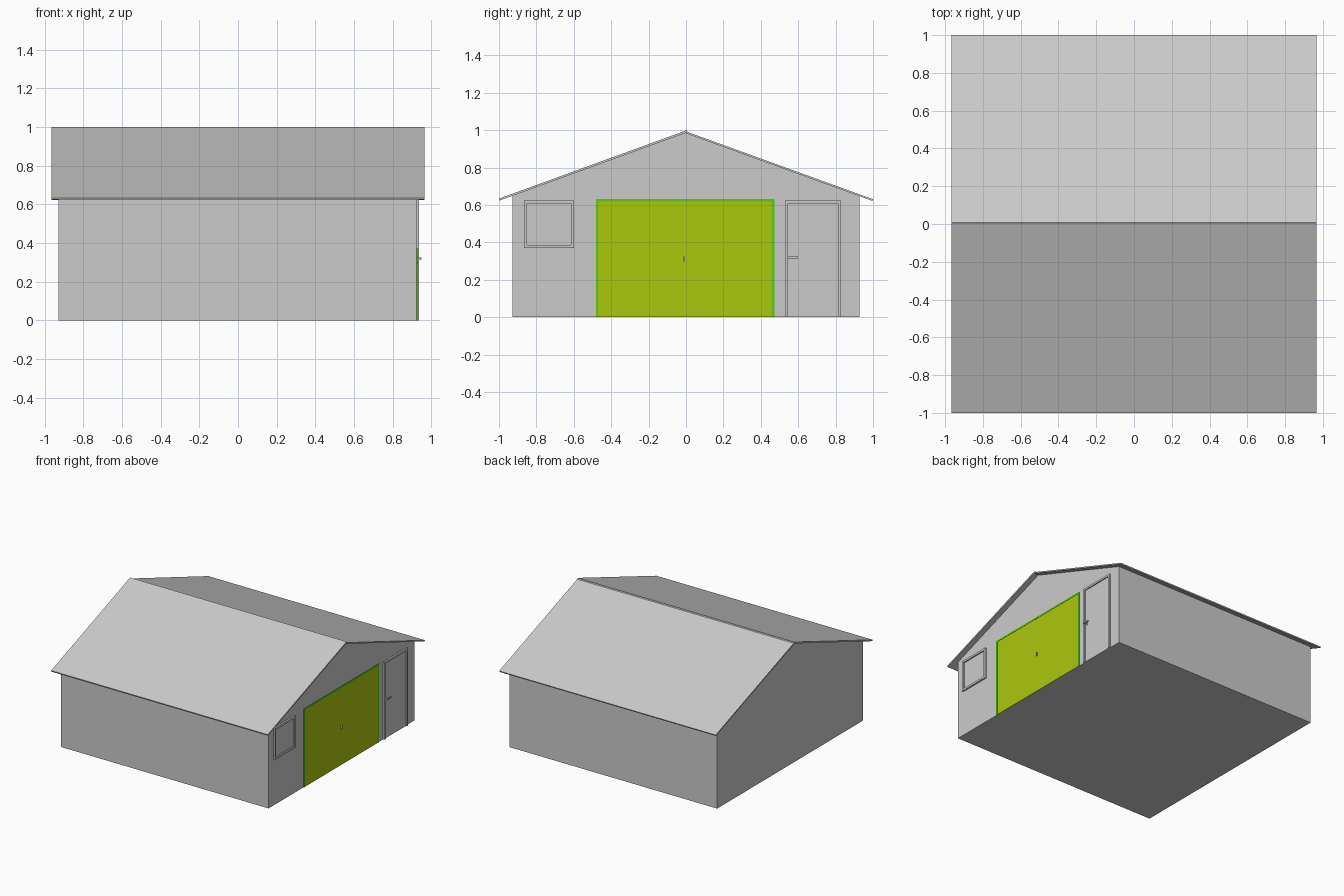
import bpy

if "Cube" in bpy.data.objects:
    bpy.data.objects.remove(bpy.data.objects["Cube"])

def material(name, color):
    m = bpy.data.materials.new(name)
    m.diffuse_color = color
    m.use_nodes = True
    m.node_tree.nodes["Principled BSDF"].inputs["Base Color"].default_value = m.diffuse_color
    return m

lime = material("door_lime", (0.41, 0.58, 0.004, 1))
green = material("trim_green", (0.10, 0.60, 0.005, 1))

def prism(name, profile, x0, x1, mat=None):
    """Extrude a (y, z) outline, counter-clockwise seen from +x, along x."""
    n = len(profile)
    verts = [(x, y, z) for x in (x0, x1) for y, z in profile]
    faces = [list(range(n))[::-1], list(range(n, 2 * n))]
    faces += [(i, (i + 1) % n, (i + 1) % n + n, i + n) for i in range(n)]
    me = bpy.data.meshes.new(name)
    me.from_pydata(verts, [], faces)
    ob = bpy.data.objects.new(name, me)
    bpy.context.collection.objects.link(ob)
    if mat:
        me.materials.append(mat)
    return ob

def box(name, x0, x1, y0, y1, z0, z1, mat=None):
    return prism(name, [(y0, z0), (y1, z0), (y1, z1), (y0, z1)], x0, x1, mat)

def frame(name, x0, x1, y0, y1, z0, z1, w, sill=True, mat=None):
    """Trim around an opening; the bottom rail is optional."""
    box(name + "_left", x0, x1, y0, y0 + w, z0, z1, mat)
    box(name + "_right", x0, x1, y1 - w, y1, z0, z1, mat)
    box(name + "_top", x0, x1, y0 + w, y1 - w, z1 - w, z1, mat)
    if sill:
        box(name + "_bottom", x0, x1, y0 + w, y1 - w, z0, z0 + w, mat)

WALL = 0.922

# gabled body
prism("walls", [(-0.927, 0), (0.927, 0), (0.927, 0.65), (0, 0.987), (-0.927, 0.65)], -0.927, WALL)

# two roof slabs, the front one lapping over the ridge
prism("roof_front", [(-0.997, 0.624), (0.008, 0.989), (0.004, 1.0), (-1.0, 0.634)], -0.965, 0.965)
prism("roof_back", [(0.0, 0.983), (0.997, 0.622), (1.0, 0.631), (0.004, 0.992)], -0.965, 0.965)

# garage door with thin trim and handle
box("garage_door", WALL - 0.01, WALL + 0.003, -0.472, 0.462, 0, 0.622, lime)
frame("garage_trim", WALL - 0.01, WALL + 0.005, -0.482, 0.472, 0, 0.632, 0.012, False, green)
box("garage_handle", WALL, 0.936, -0.014, -0.006, 0.297, 0.325)

# side door with frame and lever handle
box("side_door", WALL - 0.01, WALL + 0.004, 0.545, 0.815, 0, 0.61)
frame("side_door_frame", WALL - 0.01, 0.935, 0.53, 0.83, 0, 0.625, 0.016, False)
box("side_door_handle_plate", WALL, 0.93, 0.553, 0.566, 0.305, 0.331)
box("side_door_handle_stem", WALL, 0.95, 0.555, 0.564, 0.315, 0.325)
box("side_door_handle_lever", 0.942, 0.95, 0.547, 0.598, 0.315, 0.325)

# window
box("window_pane", WALL - 0.01, WALL + 0.003, -0.85, -0.615, 0.385, 0.61)
frame("window_frame", WALL - 0.01, 0.935, -0.865, -0.6, 0.37, 0.625, 0.016)
